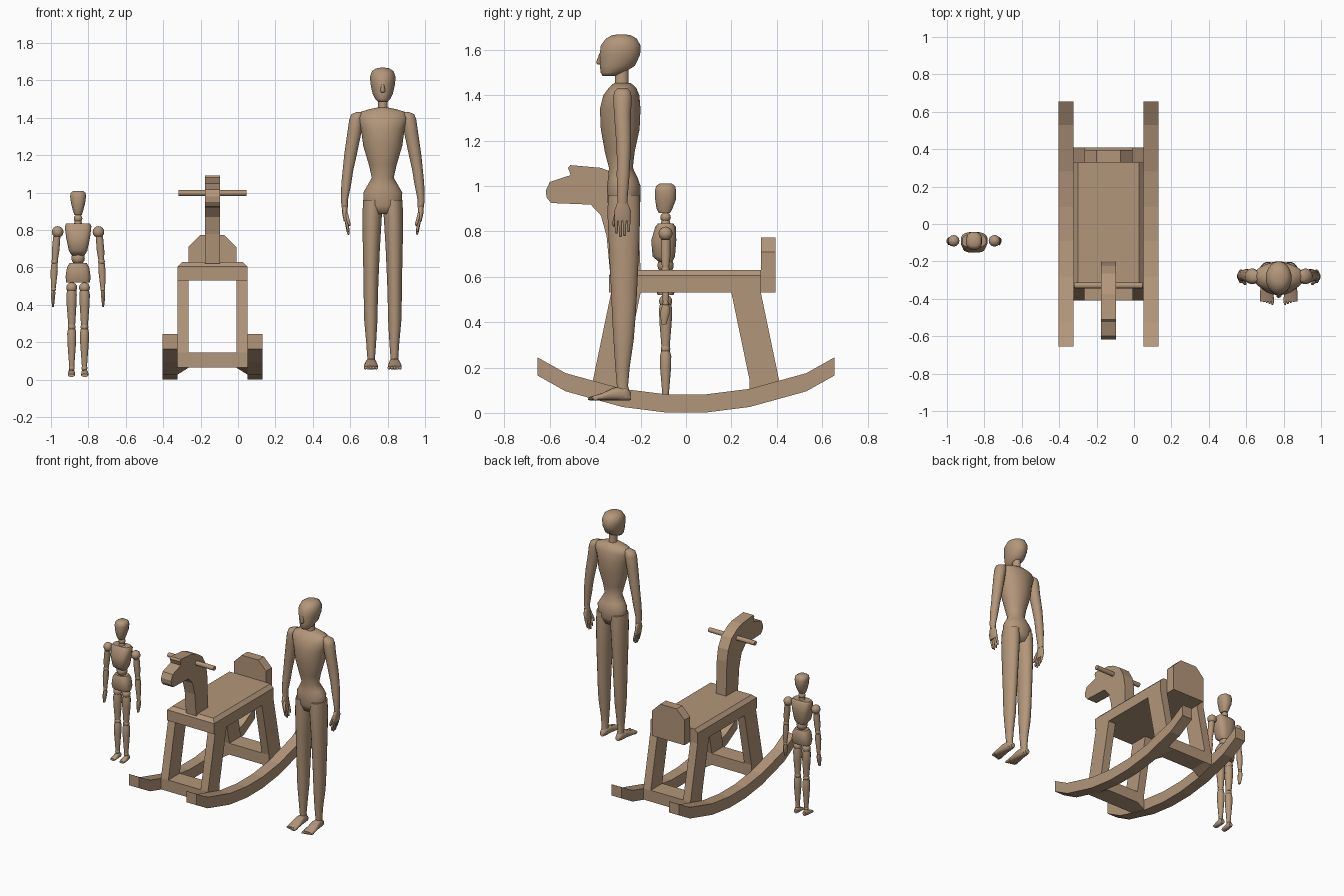
import bpy, bmesh, math
from mathutils import Vector

wood = bpy.data.materials.new("tan_wood")
wood.diffuse_color = (0.45, 0.305, 0.195, 1)


def finish(name, bm, smooth=None):
    bmesh.ops.recalc_face_normals(bm, faces=bm.faces)
    me = bpy.data.meshes.new(name)
    bm.to_mesh(me)
    bm.free()
    me.materials.append(wood)
    if smooth:
        for p in me.polygons:
            p.use_smooth = True
        me.set_sharp_from_angle(angle=math.radians(smooth))
    ob = bpy.data.objects.new(name, me)
    bpy.context.collection.objects.link(ob)
    return ob


def prism(name, pts, lo, hi, axis="x", adjust=None):
    """Extrude a 2D profile (y,z) along x or (x,z) along y."""
    bm = bmesh.new()
    put = (lambda p, t: (t, p[0], p[1])) if axis == "x" else (lambda p, t: (p[0], t, p[1]))
    a = [bm.verts.new(put(p, lo)) for p in pts]
    b = [bm.verts.new(put(p, hi)) for p in pts]
    bm.faces.new(a)
    bm.faces.new(b[::-1])
    for i in range(len(pts)):
        j = (i + 1) % len(pts)
        bm.faces.new((a[i], a[j], b[j], b[i]))
    if adjust:
        for v in bm.verts:
            adjust(v)
    return finish(name, bm)


def loft(name, rings, origin=(0, 0), s=1, n=16, power=1.0, axis="z", smooth=45):
    """Skin rings (t, x, other, rx, r2); t runs along z, or along y for feet."""
    bm = bmesh.new()
    loops = []
    for t, x, o, rx, r2 in rings:
        loop = []
        for i in range(n):
            a = 2 * math.pi * (i + 0.5) / n
            c, d = math.cos(a), math.sin(a)
            c = math.copysign(abs(c) ** power, c)
            d = math.copysign(abs(d) ** power, d)
            px, q = s * x + rx * c, o + r2 * d
            y, z = (q, t) if axis == "z" else (t, q)
            loop.append(bm.verts.new((px + origin[0], y + origin[1], z)))
        loops.append(loop)
    for a, b in zip(loops, loops[1:]):
        for i in range(n):
            j = (i + 1) % n
            bm.faces.new((a[i], a[j], b[j], b[i]))
    bm.faces.new(loops[0])
    bm.faces.new(loops[-1])
    return finish(name, bm, smooth)


def ball(name, pos, r, origin):
    bm = bmesh.new()
    bmesh.ops.create_uvsphere(bm, u_segments=12, v_segments=8, radius=r)
    bmesh.ops.translate(bm, verts=bm.verts, vec=Vector((pos[0] + origin[0], pos[1] + origin[1], pos[2])))
    return finish(name, bm, 60)


# ---------------- rocking horse ----------------
HX = -0.1365
half = [(0.09, 0.002), (0.28, 0.026), (0.53, 0.095), (0.655, 0.165)]
under = [(-y, z) for y, z in half[::-1]] + half
rail = under + [(y, z + 0.08) for y, z in under[::-1]]
for s, side in ((-1, "left"), (1, "right")):
    prism("rocker_rail_" + side, rail, HX + s * 0.187, HX + s * 0.267)

    # slanted legs, their feet cut away on the inner side
    def cut(v):
        if abs(v.co.x - HX) < 0.15 and v.co.z < 0.05:
            v.co.z = 0.064
    for f, end in ((-1, "front"), (1, "rear")):
        leg = [(0.2, 0.53), (0.33, 0.53), (0.41, 0.145), (0.41, 0.064), (0.28, 0.028), (0.28, 0.145)]
        prism(f"{end}_leg_{side}", [(f * y, z) for y, z in leg],
              HX + s * 0.128, HX + s * 0.186, adjust=cut)
for f, end in ((-1, "front"), (1, "rear")):
    bar = [(0.28, 0.064), (0.41, 0.064), (0.41, 0.145), (0.28, 0.145)]
    prism(end + "_crossbar", [(f * y, z) for y, z in bar], HX - 0.128, HX + 0.128)

# seat with chamfered top
bm = bmesh.new()
bmesh.ops.create_cube(bm, size=1)
for v in bm.verts:
    v.co = (HX + v.co.x * 0.372, -0.005 + v.co.y * 0.67, 0.58 + v.co.z * 0.1)
top = [e for e in bm.edges if all(v.co.z > 0.6 for v in e.verts)
       and sum(v.co.y for v in e.verts) / 2 < 0.3]
bmesh.ops.bevel(bm, geom=top, offset=0.024, segments=1, affect='EDGES')
finish("seat", bm)

# backrest
prism("backrest", [(HX - 0.128, 0.53), (HX + 0.128, 0.53), (HX + 0.128, 0.71), (HX + 0.065, 0.773),
                   (HX - 0.065, 0.773), (HX - 0.128, 0.71)], 0.33, 0.395, "y")

# neck and head in one flat board
prism("horse_neck_and_head", [
    (-0.2, 0.62), (-0.21, 0.87), (-0.225, 0.95), (-0.265, 1.02), (-0.325, 1.06), (-0.375, 1.08),
    (-0.51, 1.092), (-0.52, 1.08), (-0.508, 1.048), (-0.6, 1.018), (-0.618, 0.98), (-0.615, 0.95),
    (-0.595, 0.925), (-0.42, 0.918), (-0.375, 0.87), (-0.35, 0.78), (-0.335, 0.62)],
    HX - 0.04, HX + 0.04)

# handle bar
prism("handle_bar", [(-0.33 + 0.016 * math.cos(i * math.pi / 6), 0.997 + 0.016 * math.sin(i * math.pi / 6))
                     for i in range(12)], HX - 0.182, HX + 0.182)

# ---------------- small jointed figure ----------------
C = (-0.855, -0.09)
loft("small_head", [(0.88, 0, -0.005, 0.02, 0.025), (0.9, 0, -0.005, 0.027, 0.036), (0.94, 0, 0, 0.038, 0.047),
                    (0.98, 0, 0, 0.044, 0.048), (1.0, 0, 0, 0.04, 0.043), (1.01, 0, 0, 0.025, 0.028)],
     C, n=12, power=0.8)
ball("small_neck_joint", (0, 0, 0.862), 0.023, C)
loft("small_neck", [(0.825, 0, 0, 0.024, 0.024), (0.85, 0, 0, 0.018, 0.018)], C, n=12)
loft("small_chest", [(0.665, 0, 0, 0.035, 0.03), (0.69, 0, -0.008, 0.05, 0.05), (0.76, 0, -0.008, 0.065, 0.056),
                     (0.82, 0, 0, 0.072, 0.046), (0.835, 0, 0, 0.064, 0.034)], C, n=16, power=0.65)
ball("small_waist_joint", (0, 0, 0.65), 0.036, C)
loft("small_pelvis", [(0.52, 0, 0, 0.064, 0.036), (0.55, 0, 0, 0.068, 0.046), (0.6, 0, 0, 0.06, 0.046),
                      (0.625, 0, 0, 0.046, 0.036)], C, n=16, power=0.65)
for s, side in ((-1, "left"), (1, "right")):
    ball("small_shoulder_" + side, (s * 0.109, 0, 0.79), 0.031, C)
    loft("small_upper_arm_" + side, [(0.64, 0.124, 0, 0.016, 0.016), (0.69, 0.12, 0, 0.021, 0.022),
                                     (0.765, 0.114, 0, 0.02, 0.022)], C, s, 12)
    ball("small_elbow_" + side, (s * 0.125, 0, 0.632), 0.018, C)
    loft("small_forearm_" + side, [(0.49, 0.132, 0, 0.013, 0.013), (0.58, 0.128, 0, 0.02, 0.021),
                                   (0.622, 0.126, 0, 0.017, 0.018)], C, s, 12)
    ball("small_wrist_" + side, (s * 0.132, 0, 0.483), 0.013, C)
    loft("small_hand_" + side, [(0.39, 0.134, -0.008, 0.005, 0.01), (0.43, 0.134, -0.004, 0.01, 0.02),
                                (0.46, 0.133, 0, 0.012, 0.02), (0.478, 0.132, 0, 0.01, 0.012)], C, s, 10)
    ball("small_hip_" + side, (s * 0.034, 0, 0.492), 0.029, C)
    loft("small_thigh_" + side, [(0.293, 0.034, 0, 0.019, 0.019), (0.4, 0.035, 0, 0.027, 0.028),
                                 (0.455, 0.035, 0, 0.029, 0.03), (0.478, 0.034, 0, 0.025, 0.026)], C, s, 12)
    ball("small_knee_" + side, (s * 0.034, 0, 0.282), 0.021, C)
    loft("small_shin_" + side, [(0.07, 0.034, 0, 0.014, 0.014), (0.2, 0.034, 0, 0.024, 0.025),
                                (0.25, 0.034, 0, 0.025, 0.026), (0.272, 0.034, 0, 0.02, 0.02)], C, s, 12)
    ball("small_ankle_" + side, (s * 0.034, 0, 0.062), 0.016, C)
    loft("small_foot_" + side, [(-0.055, 0.036, 0.023, 0.018, 0.008), (-0.03, 0.036, 0.028, 0.02, 0.013),
                                (0.005, 0.035, 0.037, 0.017, 0.022), (0.024, 0.034, 0.032, 0.012, 0.016)],
         C, s, 10, 0.8, "y")

# ---------------- tall smooth figure ----------------
A = (0.774, 0)
loft("tall_head", [(1.485, 0, -0.338, 0.026, 0.03), (1.5, 0, -0.325, 0.04, 0.052), (1.53, 0, -0.302, 0.055, 0.078),
                   (1.58, 0, -0.291, 0.066, 0.09), (1.62, 0, -0.288, 0.069, 0.088), (1.65, 0, -0.285, 0.058, 0.068),
                   (1.664, 0, -0.285, 0.036, 0.042), (1.668, 0, -0.285, 0.015, 0.018)], A, n=24, smooth=70)
loft("tall_nose", [(1.535, 0, -0.382, 0.009, 0.008), (1.545, 0, -0.382, 0.014, 0.014),
                   (1.585, 0, -0.374, 0.006, 0.008)], A, n=10, smooth=70)
loft("tall_neck", [(1.42, 0, -0.285, 0.035, 0.038), (1.46, 0, -0.283, 0.025, 0.03),
                   (1.53, 0, -0.283, 0.026, 0.03)], A, n=16)
loft("tall_torso", [(0.885, 0, -0.275, 0.07, 0.055), (0.93, 0, -0.274, 0.102, 0.073), (1.0, 0, -0.274, 0.105, 0.074),
                    (1.035, 0, -0.278, 0.085, 0.066), (1.08, 0, -0.287, 0.059, 0.053),
                    (1.15, 0, -0.292, 0.075, 0.066), (1.25, 0, -0.29, 0.105, 0.086), (1.34, 0, -0.29, 0.117, 0.09),
                    (1.40, 0, -0.285, 0.135, 0.08), (1.43, 0, -0.28, 0.125, 0.062),
                    (1.447, 0, -0.28, 0.07, 0.045), (1.455, 0, -0.28, 0.03, 0.035)], A, n=28, smooth=80)
for s, side in ((-1, "left"), (1, "right")):
    # arm from shoulder to wrist
    loft("tall_arm_" + side, [(0.92, 0.203, -0.28, 0.017, 0.022), (0.96, 0.205, -0.28, 0.019, 0.024),
                              (1.05, 0.195, -0.277, 0.027, 0.029), (1.12, 0.186, -0.275, 0.029, 0.03),
                              (1.2, 0.173, -0.275, 0.034, 0.034), (1.32, 0.152, -0.28, 0.038, 0.038),
                              (1.39, 0.142, -0.28, 0.038, 0.042), (1.418, 0.135, -0.28, 0.035, 0.036),
                              (1.432, 0.12, -0.28, 0.02, 0.02)], A, s, 16, smooth=80)
    # hand with fingers and thumb
    loft("tall_palm_" + side, [(0.845, 0.197, -0.28, 0.011, 0.036), (0.89, 0.203, -0.28, 0.015, 0.038),
                               (0.93, 0.204, -0.28, 0.016, 0.022)], A, s, 12, smooth=70)
    for i, (y, tip) in enumerate(((-0.307, 0.79), (-0.289, 0.775), (-0.271, 0.78), (-0.253, 0.797))):
        loft(f"tall_finger_{i + 1}_{side}", [(tip, 0.183, y, 0.004, 0.004), (tip + 0.01, 0.185, y, 0.007, 0.007),
                                             (0.86, 0.198, y, 0.009, 0.009)], A, s, 8, smooth=70)
    loft("tall_thumb_" + side, [(0.822, 0.178, -0.318, 0.004, 0.004), (0.835, 0.18, -0.319, 0.008, 0.008),
                                (0.895, 0.198, -0.3, 0.011, 0.012)], A, s, 8, smooth=70)
    # leg
    loft("tall_leg_" + side, [(0.065, 0.062, -0.272, 0.022, 0.03), (0.12, 0.062, -0.28, 0.021, 0.025),
                              (0.2, 0.062, -0.28, 0.027, 0.032), (0.32, 0.064, -0.275, 0.036, 0.045),
                              (0.42, 0.064, -0.274, 0.038, 0.052), (0.52, 0.063, -0.273, 0.04, 0.057),
                              (0.7, 0.061, -0.273, 0.046, 0.066), (0.88, 0.057, -0.274, 0.053, 0.073),
                              (0.96, 0.055, -0.274, 0.05, 0.07)], A, s, 20, smooth=80)
    # foot and toes
    loft("tall_foot_" + side, [(-0.415, 0.064, 0.064, 0.036, 0.009), (-0.37, 0.064, 0.071, 0.038, 0.016),
                               (-0.32, 0.063, 0.083, 0.031, 0.028), (-0.27, 0.062, 0.085, 0.025, 0.031),
                               (-0.243, 0.062, 0.074, 0.016, 0.018)], A, s, 14, 0.8, "y", 70)
    for i in range(5):
        x, tip = 0.034 + 0.015 * i, -0.432 + 0.005 * i
        loft(f"tall_toe_{i + 1}_{side}", [(tip, x, 0.062, 0.004, 0.005), (tip + 0.01, x, 0.063, 0.008, 0.009),
                                          (-0.39, x, 0.064, 0.008, 0.01)], A, s, 8, 1, "y", 70)
